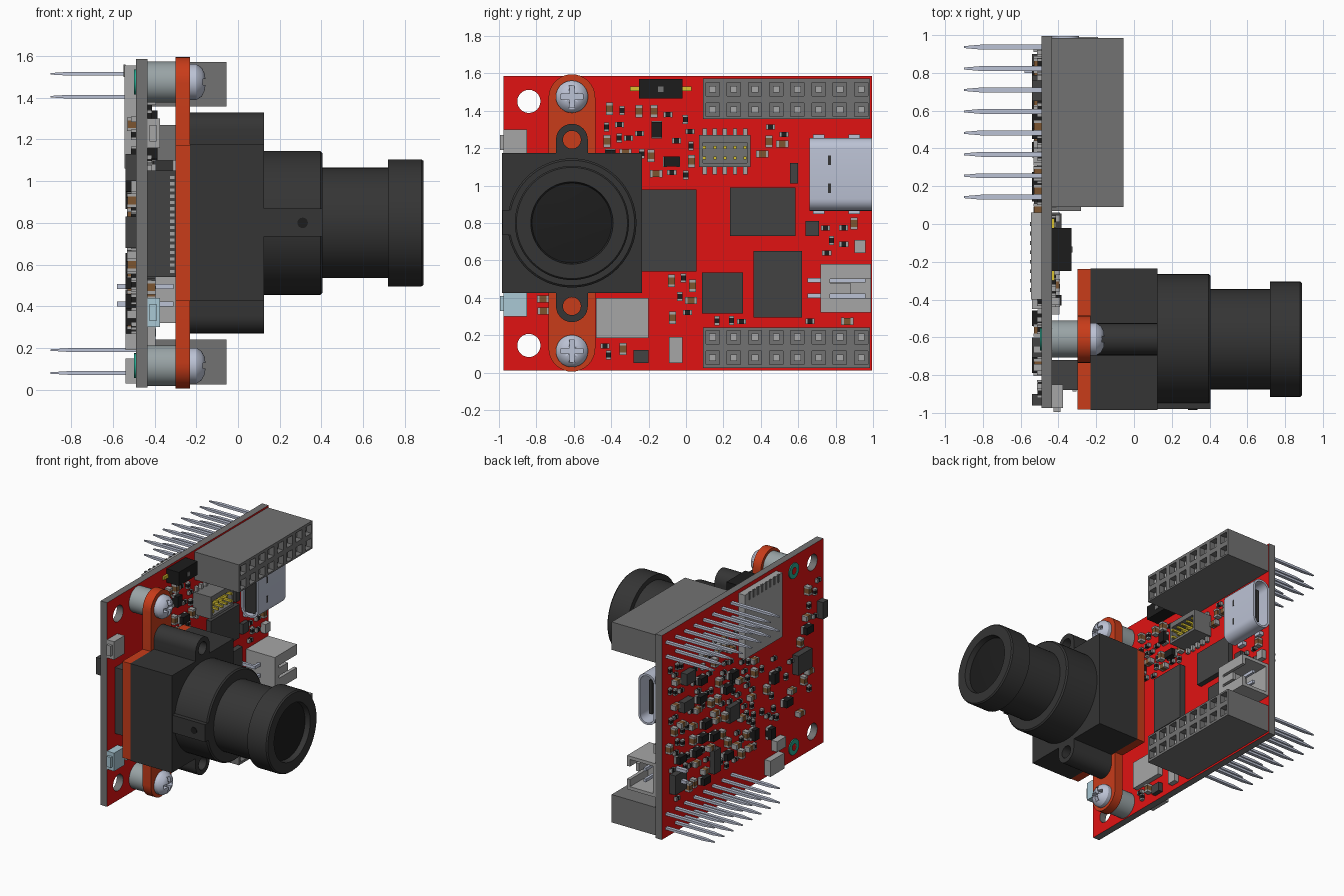
import bpy, bmesh, math, random
from mathutils import Matrix, Vector

if "Cube" in bpy.data.objects:
    bpy.data.objects.remove(bpy.data.objects["Cube"])

random.seed(4)
F, B = -0.435, -0.49          # front and back faces of the circuit board
LY, LZ = -0.61, 0.8           # lens axis
DARK, CHIP, BLACK = (.035, .035, .035), (.055, .055, .055), (.012, .012, .012)
GREY, LIGHT, STEEL = (.17, .17, .17), (.38, .38, .38), (.5, .54, .66)
RED, RUST, BROWN, GOLD = (.75, .006, .006), (.58, .045, .01), (.2, .09, .03), (.7, .55, .03)
mats = {}


def material(col):
    if col not in mats:
        mats[col] = bpy.data.materials.new("colour_%d" % len(mats))
        mats[col].diffuse_color = (*col, 1)
    return mats[col]


def finish(name, bm, col, smooth=True):
    me = bpy.data.meshes.new(name)
    bm.to_mesh(me)
    bm.free()
    me.materials.append(material(col))
    ob = bpy.data.objects.new(name, me)
    bpy.context.collection.objects.link(ob)
    if smooth:
        bpy.ops.object.select_all(action='DESELECT')
        ob.select_set(True)
        bpy.context.view_layer.objects.active = ob
        bpy.ops.object.shade_smooth_by_angle(angle=math.radians(32))
    return ob


def boxes(name, items, col, tip=1):
    """Many boxes (x0,x1,y0,y1,z0,z1) in one object; tip narrows the low-x end."""
    bm = bmesh.new()
    for x0, x1, y0, y1, z0, z1 in items:
        c = Vector((x0 + x1, y0 + y1, z0 + z1)) / 2
        m = Matrix.Translation(c) @ Matrix.Diagonal((x1 - x0, y1 - y0, z1 - z0, 1))
        for v in bmesh.ops.create_cube(bm, size=1, matrix=m)['verts']:
            if v.co.x < c.x:
                v.co.yz = c.yz + (v.co.yz - c.yz) * tip
    return finish(name, bm, col, False)


def arc(cy, cz, r, a0, a1, n=16):
    return [(cy + r * math.cos(math.radians(a0 + (a1 - a0) * i / n)),
             cz + r * math.sin(math.radians(a0 + (a1 - a0) * i / n))) for i in range(n + 1)]


def rect(y0, y1, z0, z1, r=0):
    if not r:
        return [(y0, z0), (y1, z0), (y1, z1), (y0, z1)]
    cs = [(y1 - r, z1 - r), (y0 + r, z1 - r), (y0 + r, z0 + r), (y1 - r, z0 + r)]
    return [p for i, c in enumerate(cs) for p in arc(*c, r, i * 90 + 1, i * 90 + 89, 6)]


def slab(name, outlines, a, b, col, axis='X'):
    """Extrude 2D outlines (later ones are holes) from a to b along X or Y."""
    cu = bpy.data.curves.new(name, 'CURVE')
    cu.dimensions, cu.fill_mode, cu.extrude = '2D', 'BOTH', abs(b - a) / 2
    for pts in outlines:
        s = cu.splines.new('POLY')
        s.points.add(len(pts) - 1)
        s.use_cyclic_u = True
        for p, q in zip(s.points, pts):
            p.co = (*q, 0, 1)
    tmp = bpy.data.objects.new("tmp", cu)
    bpy.context.collection.objects.link(tmp)
    me = bpy.data.meshes.new_from_object(tmp.evaluated_get(bpy.context.evaluated_depsgraph_get()))
    bpy.data.objects.remove(tmp)
    rot = Matrix.Rotation(math.pi / 2, 4, 'X')
    if axis == 'X':
        rot = Matrix.Rotation(math.pi / 2, 4, 'Z') @ rot
    m = (a + b) / 2
    me.transform(Matrix.Translation((m, 0, 0) if axis == 'X' else (0, m, 0)) @ rot)
    bm = bmesh.new()
    bm.from_mesh(me)
    bmesh.ops.remove_doubles(bm, verts=bm.verts, dist=1e-5)
    bmesh.ops.recalc_face_normals(bm, faces=bm.faces)
    for f in bm.faces:
        f.material_index = 0
    return finish(name, bm, col)


def lathe(name, profile, y, z, col, n=48):
    """Revolve (x, radius) points about an x-parallel axis."""
    bm = bmesh.new()
    vs = [bm.verts.new((x, y, z + r)) for x, r in profile]
    es = [bm.edges.new(e) for e in zip(vs, vs[1:])]
    bmesh.ops.spin(bm, geom=vs + es, cent=(0, y, z), axis=(1, 0, 0), angle=2 * math.pi, steps=n)
    bmesh.ops.remove_doubles(bm, verts=bm.verts, dist=1e-5)
    bmesh.ops.recalc_face_normals(bm, faces=bm.faces)
    return finish(name, bm, col)


def tabbed(h, r, d):
    """Square of half-size h with rounded tabs above and below."""
    y, z = LY, LZ
    return ([(y + h, z - h), (y + h, z + h), (y + r, z + h)] + arc(y, z + d, r, 0, 180)
            + [(y - r, z + h), (y - h, z + h), (y - h, z - h), (y - r, z - h)]
            + arc(y, z - d, r, 180, 360) + [(y + r, z - h)])


# Circuit board: grey edges, red faces, two open mounting holes
board = slab("circuit_board", [rect(-.975, .995, .01, 1.585)] +
             [arc(-.84, z, .062, 0, 345, 23) for z in (.145, 1.45)], B, F, GREY)
board.data.materials.append(material(RED))
for f in board.data.polygons:
    f.material_index = int(abs(f.normal.x) > .9)

# Lens assembly
slab("lens_carrier_plate", [tabbed(.372, .125, .67)], -.30, -.23, RUST)
slab("lens_housing", [tabbed(.375, .085, .445)] +
     [arc(LY, LZ + s * .445, .048, 0, 345, 23) for s in (1, -1)], -.23, .125, DARK)
lathe("lens_holder", [(.12, 0), (.12, .345), (.395, .345), (.405, .335), (.405, 0)], LY, LZ, DARK, 64)
boxes("set_screw_boss", [(.12, .405, -.98, -.9, .735, .87)], DARK)
slab("set_screw", [arc(.31, .8, .025, 0, 345, 23)], -.984, -.97, BLACK, 'Y')
lathe("lens_barrel", [(.4, 0), (.4, .265), (.73, .265), (.73, 0)], LY, LZ, DARK, 64)
lathe("lens_cap", [(.72, .2), (.72, .305), (.88, .305), (.89, .297), (.89, .22), (.85, .213), (.75, .2)],
      LY, LZ, DARK, 64)
lathe("lens_glass", [(.8, .21), (.85, .214), (.862, .12), (.866, 0)], LY, LZ, BLACK, 64)
boxes("sensor_connector", [(F, -.30, -.88, -.72, .54, 1.05)], CHIP)
boxes("sensor_connector_contacts", [(-.325, -.305, -.887, -.87, .56 + i * .03, .575 + i * .03)
                                    for i in range(16)], LIGHT)

# Spacers, cross-head screws and solder rings at both ends of the carrier plate
for z in (.115, 1.475):
    lathe("spacer", [(F, 0), (F, .098), (-.30, .098), (-.30, 0)], LY, z, (.32, .37, .38))
    screw = lathe("screw", [(-.235, 0), (-.235, .086), (-.2, .086), (-.175, .07), (-.16, .045), (-.153, 0)],
                  LY, z, STEEL)
    a, b = .058, .014
    cross = slab("cross_cutter", [[(LY + p, z + q) for p, q in (
        (a, -b), (a, b), (b, b), (b, a), (-b, a), (-b, b), (-a, b), (-a, -b),
        (-b, -b), (-b, -a), (b, -a), (b, -b))]], -.19, -.1, STEEL)
    cross.hide_render = True
    mod = screw.modifiers.new("cross", 'BOOLEAN')
    mod.operation, mod.object = 'DIFFERENCE', cross
    bpy.context.view_layer.objects.active = screw
    bpy.ops.object.modifier_apply(modifier="cross")
    bpy.data.objects.remove(cross)
    lathe("solder_ring", [(B, .025), (B, .06), (B - .008, .06), (B - .008, .025)], LY, z, (.02, .4, .28), 24)

# Two stacking headers with sockets in front and long pins behind
pitch = [.142 + .1135 * i for i in range(8)]
for z0, rows in ((.025, (.08, .19)), (1.357, (1.405, 1.515))):
    spots = [(y, z) for y in pitch for z in rows]
    slab("header_face", [rect(.09, .985, z0, z0 + .215)] +
         [rect(y - .036, y + .036, z - .036, z + .036) for y, z in spots], -.1, -.055, GREY)
    boxes("header_body", [(F, -.1, .09, .985, z0, z0 + .215)], GREY)
    boxes("header_contacts", [(-.1, -.085, y - .018, y + .018, z - .018, z + .018) for y, z in spots], LIGHT)
    boxes("header_pins", [(-.81, B, y - .013, y + .013, z - .009, z + .009) for y, z in spots], STEEL)
    boxes("header_pin_tips", [(-.9, -.81, y - .013, y + .013, z - .009, z + .009) for y, z in spots], STEEL, .4)

# Power and data socket opening on the +y edge
slab("port_shell", [rect(F, -.29, .865, 1.255, .065), rect(F + .015, -.305, .88, 1.24, .055)],
     .66, .995, STEEL, 'Y')
boxes("port_core", [(F + .03, -.31, .665, .72, .9, 1.22), (-.375, -.35, .7, .95, .93, 1.19)], DARK)
boxes("port_feet", [(F, -.40, y, y + .06, z, z + .03) for y in (.68, .87) for z in (.848, 1.242)], STEEL)
boxes("port_slots", [(-.3, -.288, .76, .775, z, z + .05) for z in (.96, 1.11)], DARK)

# Battery connector opening on the +y edge
boxes("battery_connector", [
    (F, -.41, .72, .99, .32, .58), (F, -.19, .72, .77, .32, .58),
    (F, -.19, .72, .99, .32, .345), (F, -.19, .72, .99, .555, .58),
    (-.215, -.19, .77, .99, .34, .40), (-.215, -.19, .77, .99, .50, .56),
    (-.215, -.19, .77, .88, .42, .48)], LIGHT)
boxes("battery_pins", [(-.33, -.31, .65, .96, z - .012, z + .012) for z in (.41, .495)] +
      [(F, -.31, .65, .67, z - .012, z + .012) for z in (.41, .495)] +
      [(-.58, B, .8, .83, z - .012, z + .012) for z in (.41, .495)], STEEL)

# Ten-pin debug header
slab("debug_shroud", [rect(.07, .345, 1.1, 1.27), rect(.09, .325, 1.12, 1.23)], F, -.28, GREY)
boxes("debug_base", [(F, -.37, .08, .335, 1.11, 1.24)], GREY)
ys = [.1 + i * .054 for i in range(5)]
boxes("debug_pins", [(-.38, -.275, y - .008, y + .008, z - .008, z + .008) for y in ys for z in (1.147, 1.203)], GOLD)
boxes("debug_feet", [(F, -.41, y - .012, y + .012, 1.06, 1.305) for y in ys], LIGHT)

# Side buttons and slide switch
for name, z, col in (("upper_button", 1.16, LIGHT), ("lower_button", .3, (.4, .58, .66))):
    boxes(name, [(F, -.375, -.975, -.85, z, z + .14), (F + .01, -.39, -.995, -.97, z + .03, z + .11)], col)
boxes("switch", [(F, -.33, -.25, -.02, 1.465, 1.57)], BLACK)
boxes("switch_contacts", [(F, -.42, -.3, .03, 1.505, 1.53)], GOLD)
boxes("switch_lever", [(-.33, -.325, -.15, -.12, 1.5, 1.53)], GREY)

# Integrated circuits: (y0, y1, z0, z1, height)
front = [(.235, .585, .73, .99, .04), (.36, .62, .295, .65, .04), (.085, .305, .315, .535, .04),
         (-.235, .055, .54, .98, .05), (-.28, -.2, .05, .12, .035), (.555, .6, 1.01, 1.12, .03),
         (.64, .71, .73, .81, .03)]
back = [(-.77, -.6, .68, .83, .05), (-.96, -.9, 1.0, 1.13, .05), (.65, .76, 1.12, 1.21, .05),
        (.67, .79, .92, 1.0, .05), (.76, .9, .33, .48, .05), (.33, .41, .3, .48, .04), (.1, .22, .62, .74, .04)]
boxes("front_chips", [(F, F + h, *c) for *c, h in front], CHIP)
boxes("back_chips", [(B - h, B, *c) for *c, h in back], CHIP)
cans = [(-.48, -.2, .185, .4), (-.09, -.02, .05, .19), (.9, .96, .64, .71)]
boxes("front_cans", [(F, F + .04, *c) for c in cans], LIGHT)
rear_cans = [(-.43, -.26, .03, .15), (-.45, -.34, .19, .27)]
boxes("back_cans", [(B - .05, B, *c) for c in rear_cans], LIGHT)
card = (-.4, .06, 1.06, 1.555)
boxes("card_slot", [(B - .055, B, *card)], LIGHT)
boxes("card_contacts", [(B - .06, B - .05, -.36 + i * .05, -.34 + i * .05, 1.5, 1.56) for i in range(8)], GREY)

# Small surface-mount parts scattered in free areas of both faces
used = {1: [c[:4] for c in front] + cans + [(-.3, .03, 1.46, 1.57), (.07, .345, 1.06, 1.31), (.65, 1, .84, 1.27),
                                           (.64, 1, .31, .59)],
        -1: [c[:4] for c in back] + rear_cans + [card]}
parts = {k: [] for k in ("resistor", "capacitor", "transistor", "end_cap")}


def scatter(side, y0, y1, z0, z1, count):
    for _ in range(count * 6):
        kind = random.choices(("resistor", "capacitor", "transistor"), (5, 4, 2))[0]
        a, b, h = {"resistor": (.022, .014, .022), "capacitor": (.03, .019, .04),
                   "transistor": (.042, .028, .05)}[kind]
        if random.random() < .5:
            a, b = b, a
        y, z = random.uniform(y0 + a, y1 - a), random.uniform(z0 + b, z1 - b)
        if any(y + a + .012 > u[0] and y - a - .012 < u[1] and z + b + .012 > u[2] and z - b - .012 < u[3]
               for u in used[side]):
            continue
        used[side].append((y - a, y + a, z - b, z + b))
        x = (lambda t: (F, F + t)) if side > 0 else (lambda t: (B - t, B))
        parts[kind].append((*x(h), y - a * .98, y + a * .98, z - b * .98, z + b * .98))
        for s in (-1, 1):
            cy, cz = (y + s * a * .85, z) if a > b else (y, z + s * b * .85)
            ha, hb = (a * .25, b) if a > b else (a, b * .25)
            t = h * .4 if kind == "transistor" else h * 1.06
            parts["end_cap"].append((*x(t), cy - ha, cy + ha, cz - hb, cz + hb))
        count -= 1
        if not count:
            return


for area in ((1, -.46, .05, 1.03, 1.45, 30), (1, -.47, -.3, .04, .17, 5), (1, -.1, .08, .25, .53, 8),
             (1, .7, .98, .62, .83, 8), (1, .36, .66, 1.02, 1.33, 5), (1, .1, .9, .255, .3, 5),
             (1, -.8, -.73, .3, .42, 2), (-1, -.15, .95, .25, 1.05, 85), (-1, .08, .95, 1.05, 1.33, 24),
             (-1, -.9, -.15, .3, 1.05, 22), (-1, -.95, -.7, 1.0, 1.35, 6)):
    scatter(*area)
for kind, col in (("resistor", BLACK), ("capacitor", BROWN), ("transistor", BLACK), ("end_cap", LIGHT)):
    boxes(kind + "s", parts[kind], col)

for m in bpy.data.materials:
    if m.users and not m.is_grease_pencil:
        m.use_nodes = True
        m.node_tree.nodes["Principled BSDF"].inputs["Base Color"].default_value = m.diffuse_color
